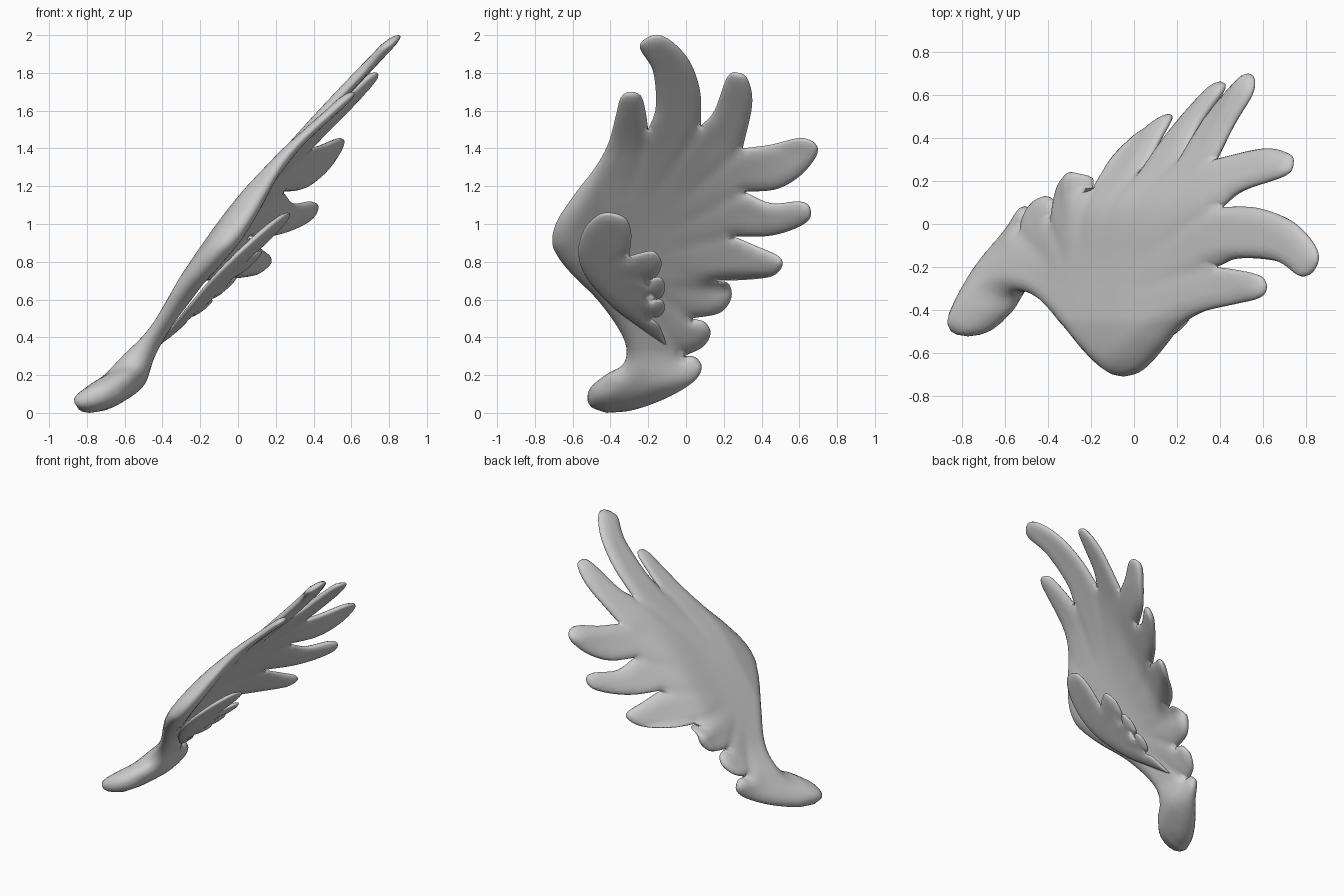
import bpy, bmesh, math
from mathutils import Vector, kdtree, geometry

if "Cube" in bpy.data.objects:
    bpy.data.objects.remove(bpy.data.objects["Cube"])

# Outlines in side view (y, z); each run is a smooth curve, runs meet in sharp notches
LEAD = [(-.42, 0), (-.5, .03), (-.522, .08), (-.5, .14), (-.42, .205), (-.335, .255), (-.315, .34), (-.36, .45),
        (-.47, .6), (-.6, .73), (-.68, .83), (-.708, .91), (-.68, 1.02), (-.58, 1.17), (-.48, 1.3), (-.41, 1.43),
        (-.37, 1.58), (-.345, 1.67), (-.3, 1.7), (-.24, 1.68), (-.215, 1.6), (-.2, 1.5)]
UPPER = [
    [(-.2, 1.5), (-.16, 1.62), (-.175, 1.81), (-.245, 1.94), (-.17, 2.0), (-.08, 1.97), (.02, 1.86),
     (.075, 1.7), (.08, 1.52)],
    [(.08, 1.52), (.15, 1.6), (.22, 1.78), (.28, 1.8), (.33, 1.76), (.35, 1.63), (.3, 1.4)],
    [(.3, 1.4), (.45, 1.42), (.6, 1.455), (.68, 1.43), (.695, 1.37), (.61, 1.26), (.48, 1.185), (.31, 1.17)]]
LOWER = [
    [(.31, 1.17), (.45, 1.11), (.6, 1.12), (.655, 1.09), (.65, 1.02), (.55, .965), (.42, .935), (.25, .935)],
    [(.25, .935), (.38, .88), (.49, .83), (.51, .78), (.46, .725), (.33, .705), (.16, .7)],
    [(.16, .7), (.225, .685), (.24, .61), (.18, .53), (.03, .5)],
    [(.03, .5), (.1, .48), (.13, .42), (.09, .35), (-.01, .3)],
    [(-.01, .3), (.05, .295), (.083, .24), (.04, .165), (-.1, .08), (-.28, .015), (-.42, 0)]]
COVERT = [
    [(-.1, .35), (-.25, .455), (-.4, .57), (-.53, .72), (-.57, .85), (-.54, .97), (-.47, 1.045), (-.4, 1.06),
     (-.32, 1.03), (-.29, .95), (-.3, .83)],
    [(-.3, .83), (-.23, .85), (-.17, .855), (-.13, .8), (-.15, .73), (-.2, .7)],
    [(-.2, .7), (-.14, .72), (-.11, .67), (-.13, .61), (-.18, .6)],
    [(-.18, .6), (-.13, .6), (-.11, .555), (-.14, .51), (-.19, .505)],
    [(-.19, .505), (-.14, .46), (-.1, .35)]]


def smooth(a, b, v):
    t = min(1, max(0, (v - a) / (b - a)))
    return t * t * (3 - 2 * t)


def lerp(table, v):
    for (a, p), (b, q) in zip(table, table[1:]):
        if v <= b:
            break
    return p + (q - p) * (v - a) / (b - a)


def soft(table, v, w=.03):
    return sum(lerp(table, v + o * w) for o in (-2, -1, 0, 1, 2)) / 5


def trace(runs, step):
    """Catmull-Rom through each run, sampled at about the given step."""
    out = []
    for run in runs:
        p = [Vector(c) for c in run]
        p = [2 * p[0] - p[1]] + p + [2 * p[-1] - p[-2]]
        for a, b, c, d in zip(p, p[1:], p[2:], p[3:]):
            n = max(2, round((c - b).length / step))
            for i in range(n):
                t = i / n
                out.append(.5 * (2 * b + (c - a) * t + (2 * a - 5 * b + 4 * c - d) * t * t
                                 + (3 * b - a - 3 * c + d) * t ** 3))
    return out


def inside(p, poly):
    hit = False
    for a, b in zip(poly, poly[1:] + poly[:1]):
        if (a.y > p.y) != (b.y > p.y) and p.x < (b.x - a.x) * (p.y - a.y) / (b.y - a.y) + a.x:
            hit = not hit
    return hit


def puffed_sheet(name, runs, mid, thick, hub, cell=.026):
    """Fill an outline, bend it to x = mid(y, z) and puff both sides out with a rounded rim."""
    rim = trace(runs, .018)
    dense = rim + trace(runs, .003)
    tree = kdtree.KDTree(len(dense))
    for i, p in enumerate(dense):
        tree.insert((p.x, p.y, 0), i)
    tree.balance()

    def dist(p):
        return tree.find((p.x, p.y, 0))[2]

    pts = list(rim)
    n = len(rim)
    for off in (.006, .018):
        for i in range(n):
            t = (rim[(i + 1) % n] - rim[i - 1]).normalized()
            q = rim[i] + Vector((t.y, -t.x)) * off
            if dist(q) > off * .9 and inside(q, rim):
                pts.append(q)
    for i in range(-30, 30):
        for j in range(0, 80):
            q = Vector((i * cell + (j % 2) * cell / 2, j * cell))
            if inside(q, rim) and dist(q) > .028:
                pts.append(q)
    edges = [(i, (i + 1) % n) for i in range(n)]
    verts, _, faces, *_ = geometry.delaunay_2d_cdt(pts, edges, [], 1, 1e-5)

    # Grooves running inward from each notch between feathers
    notches = [Vector(r[0]) for r in runs[1:]]
    grooves = [(p, p.lerp(Vector(hub), .55)) for p in notches]
    bm = bmesh.new()
    front, back = [], []
    for p in verts:
        d = dist(p)
        t, r = thick(p.x, p.y)
        u = min(1, d / r)
        h = t * math.sqrt(max(0, 1 - (1 - u) ** 2))
        for a, b in grooves:
            k = (p - a).dot(b - a) / (b - a).length_squared
            if 0 < k < 1:
                h *= 1 - .25 * (1 - k) * math.exp(-((p - a.lerp(b, k)).length / .03) ** 2)
        x = mid(p.x, p.y)
        v = bm.verts.new((x + h, p.x, p.y))
        front.append(v)
        back.append(v if d < 1e-4 else bm.verts.new((x - h, p.x, p.y)))
    for f in faces:
        for side in (front, back):
            vs = [side[i] for i in f]
            if not bm.faces.get(vs):
                bm.faces.new(vs if side is front else vs[::-1])
    bmesh.ops.recalc_face_normals(bm, faces=bm.faces)
    for f in bm.faces:
        f.smooth = True
    me = bpy.data.meshes.new(name)
    bm.to_mesh(me)
    bm.free()
    ob = bpy.data.objects.new(name, me)
    bpy.context.collection.objects.link(ob)
    return ob


# Lean of the wing in front view, outward flare of the rear feathers, lean of the covert
LEAN = [(-.2, -.9), (0, -.78), (.1, -.72), (.2, -.63), (.3, -.53), (.4, -.445), (.6, -.31), (.8, -.18), (1, -.04),
        (1.2, .11), (1.4, .28), (1.6, .46), (1.8, .65), (2, .845), (2.2, 1.04)]
FLARE = [(0, .2), (.3, .3), (.45, .25), (.58, .1), (.67, -.1), (.71, .8), (.78, .8), (.88, .74), (.93, .74),
         (1.1, .66), (1.4, .4), (1.8, .38), (2.2, .3)]
FLAP = [(0, -.9), (.35, -.51), (.45, -.38), (.55, -.26), (.7, -.1), (.85, .06), (1.05, .26), (1.4, .6)]


def wing_mid(y, z):
    w = y - .08
    x = soft(LEAN, z) + soft(FLARE, z, .01) * .5 * (w + math.sqrt(w * w + .008)) * smooth(-.4, 0, y)
    x += .35 * (y + .4) * (1 - smooth(.1, .35, z))
    x += .05 * (1 - smooth(-.28, -.12, y)) * smooth(1.35, 1.7, z) * (1 - smooth(1.75, 1.95, z))
    return x + .2 * max(0, -.45 - y) * smooth(.3, .6, z)


def wing_thick(y, z):
    root = (1 - smooth(.15, .5, z)) * (1 - smooth(-.2, .08, y))
    lead = (1 - smooth(-.6, -.1, y)) * (1 - smooth(1.0, 1.6, z))
    return .04 + .045 * lead + .065 * root, .06 + .05 * lead + .04 * root


wing = puffed_sheet("wing", [LEAD] + UPPER + LOWER, wing_mid, wing_thick, (-.4, .8))
covert = puffed_sheet("inner_covert_feathers", COVERT, lambda y, z: soft(FLAP, z) + .26 * (y + .38),
                      lambda y, z: (.032, .06), (-.5, .75), .022)
